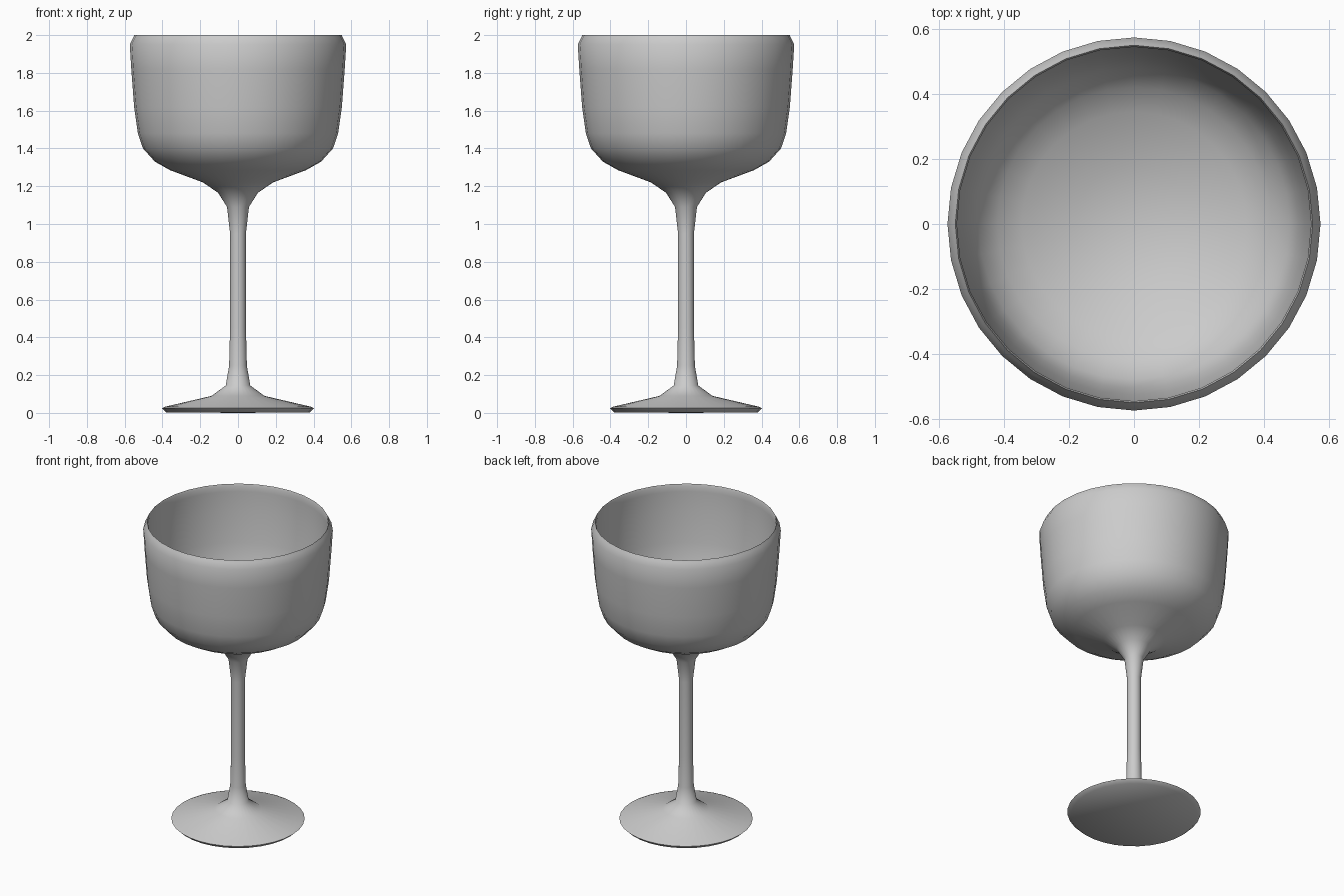
import bpy, bmesh, math

if "Cube" in bpy.data.objects:
    bpy.data.objects.remove(bpy.data.objects["Cube"])

SIDES = 32

# Outline (radius, height): foot, stem, outer bowl, rim, inner bowl
foot = [(0, 0), (0.38, 0.003), (0.403, 0.025), (0.385, 0.033), (0.14, 0.09)]
stem = [(0.065, 0.145), (0.047, 0.25), (0.042, 0.45), (0.042, 0.95), (0.058, 1.09)]
bowl_outside = [(0.105, 1.165), (0.185, 1.22), (0.36, 1.285), (0.44, 1.33), (0.503, 1.40),
                (0.53, 1.48), (0.55, 1.62), (0.565, 1.82), (0.573, 1.95)]
rim = [(0.556, 1.985), (0.549, 2.0), (0.544, 1.985)]
bowl_inside = [(0.545, 1.95), (0.54, 1.82), (0.525, 1.62), (0.505, 1.49), (0.478, 1.42),
               (0.42, 1.355), (0.345, 1.312), (0.18, 1.25), (0, 1.225)]


def lathe(name, profile):
    """Spin a profile round the z axis into a closed smooth mesh."""
    bm = bmesh.new()
    verts = [bm.verts.new((r, 0, z)) for r, z in profile]
    edges = [bm.edges.new(pair) for pair in zip(verts, verts[1:])]
    bmesh.ops.spin(bm, geom=verts + edges, cent=(0, 0, 0), axis=(0, 0, 1),
                   angle=2 * math.pi, steps=SIDES, use_merge=False)
    bmesh.ops.remove_doubles(bm, verts=bm.verts[:], dist=1e-4)
    bmesh.ops.recalc_face_normals(bm, faces=bm.faces[:])
    mesh = bpy.data.meshes.new(name)
    bm.to_mesh(mesh)
    bm.free()
    obj = bpy.data.objects.new(name, mesh)
    bpy.context.collection.objects.link(obj)
    bpy.context.view_layer.objects.active = obj
    obj.select_set(True)
    bpy.ops.object.shade_smooth_by_angle(angle=math.radians(50))
    return obj


# One continuous piece of glass
lathe("wine_glass", foot + stem + bowl_outside + rim + bowl_inside)
